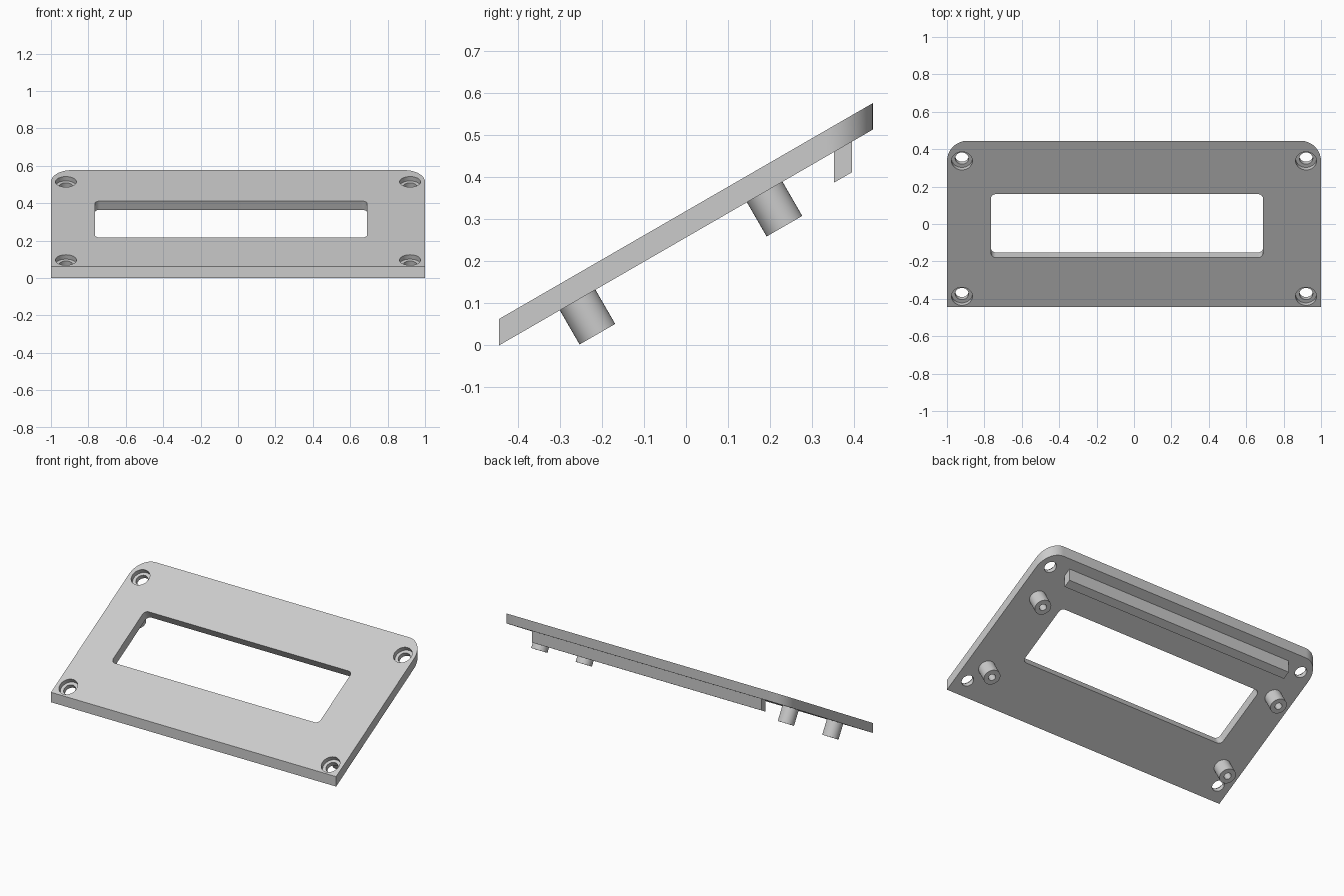
import bpy, bmesh, math
from mathutils import Matrix, Vector

cube = bpy.data.objects.get("Cube")
if cube:
    bpy.data.objects.remove(cube, do_unlink=True)

grey = bpy.data.materials.new("light grey plastic")
grey.use_nodes = True
colour = (0.6, 0.6, 0.6, 1)
grey.diffuse_color = colour
grey.node_tree.nodes["Principled BSDF"].inputs["Base Color"].default_value = colour

HALF_Y = 0.445                      # half depth in plan
TILT = math.radians(30)
SLOPE = math.tan(TILT)
WALL = 0.063                        # plate thickness measured vertically
MID_Z = HALF_Y * SLOPE
THICK = WALL * math.cos(TILT)
# Local frame lying on the underside of the tilted plate
FRAME = Matrix.Translation((0, 0, MID_Z)) @ Matrix.Rotation(TILT, 4, 'X')


def prism(name, outline, low, high, matrix=Matrix()):
    """Extrude an outline along local z, then move it by a matrix."""
    bm = bmesh.new()
    face = bm.faces.new([bm.verts.new((x, y, low)) for x, y in outline])
    top = bmesh.ops.extrude_face_region(bm, geom=[face])["geom"]
    bmesh.ops.translate(bm, vec=(0, 0, high - low),
                        verts=[v for v in top if isinstance(v, bmesh.types.BMVert)])
    bmesh.ops.transform(bm, matrix=matrix, verts=bm.verts)
    bmesh.ops.recalc_face_normals(bm, faces=bm.faces)
    mesh = bpy.data.meshes.new(name)
    bm.to_mesh(mesh)
    bm.free()
    mesh.materials.append(grey)
    ob = bpy.data.objects.new(name, mesh)
    bpy.context.collection.objects.link(ob)
    return ob


def arc(cx, cy, r, start, sweep, steps):
    return [(cx + r * math.cos(math.radians(start + sweep * i / steps)),
             cy + r * math.sin(math.radians(start + sweep * i / steps)))
            for i in range(steps + 1)]


def circle(cx, cy, r, n=40):
    return arc(cx, cy, r, 0, 360, n)[:-1]


def activate(ob):
    bpy.ops.object.select_all(action='DESELECT')
    ob.select_set(True)
    bpy.context.view_layer.objects.active = ob


def cut(ob, cutter):
    cutter.hide_render = True
    activate(ob)
    mod = ob.modifiers.new("cut", 'BOOLEAN')
    mod.operation, mod.solver, mod.object = 'DIFFERENCE', 'EXACT', cutter
    bpy.ops.object.modifier_apply(modifier=mod.name)
    bpy.data.objects.remove(cutter, do_unlink=True)


def smooth(ob):
    activate(ob)
    bpy.ops.object.shade_smooth_by_angle(angle=math.radians(30))


# Sloping plate: plan outline with rounded rear corners, sheared upward to the back
R = 0.11
outline = [(-1, -HALF_Y), (1, -HALF_Y)]
outline += arc(1 - R, HALF_Y - R, R, 0, 90, 16) + arc(R - 1, HALF_Y - R, R, 90, 90, 16)
shear = Matrix.Identity(4)
shear[2][1] = SLOPE
shear[2][3] = MID_Z
plate = prism("sloping_plate", outline, 0, WALL, shear)

# Display window, square to the plate
x0, x1, y0, y1, r = -0.765, 0.69, -0.176, 0.216, 0.028
window = (arc(x1 - r, y1 - r, r, 0, 90, 8) + arc(x0 + r, y1 - r, r, 90, 90, 8)
          + arc(x0 + r, y0 + r, r, 180, 90, 8) + arc(x1 - r, y0 + r, r, 270, 90, 8))
cut(plate, prism("window_cutter", window, -0.1, 0.2, FRAME))

# Counterbored screw holes in the four corners
for x in (-0.92, 0.92):
    for y in (-0.415, 0.421):
        cut(plate, prism("hole_cutter", circle(x, y, 0.036), -0.1, 0.2, FRAME))
        cut(plate, prism("recess_cutter", circle(x, y, 0.056), THICK / 2, 0.2, FRAME))
smooth(plate)

# Hollow mounting posts under the plate
for side, x in (("right", -0.865), ("left", 0.865)):
    for end, y in (("front", -0.298), ("rear", 0.2165)):
        post = prism(f"{end}_{side}_post", circle(x, y, 0.049), -0.094, 0.005, FRAME)
        cut(post, prism("bore_cutter", circle(x, y, 0.021), -0.2, -0.001, FRAME))
        smooth(post)

# Locating rib under the rear edge, with upright sides and a sloping foot
rib_outline = [(-0.805, 0.353), (0.805, 0.353), (0.805, 0.395), (-0.805, 0.395)]
prism("rear_rib", rib_outline, -0.073, 0.005, shear)
